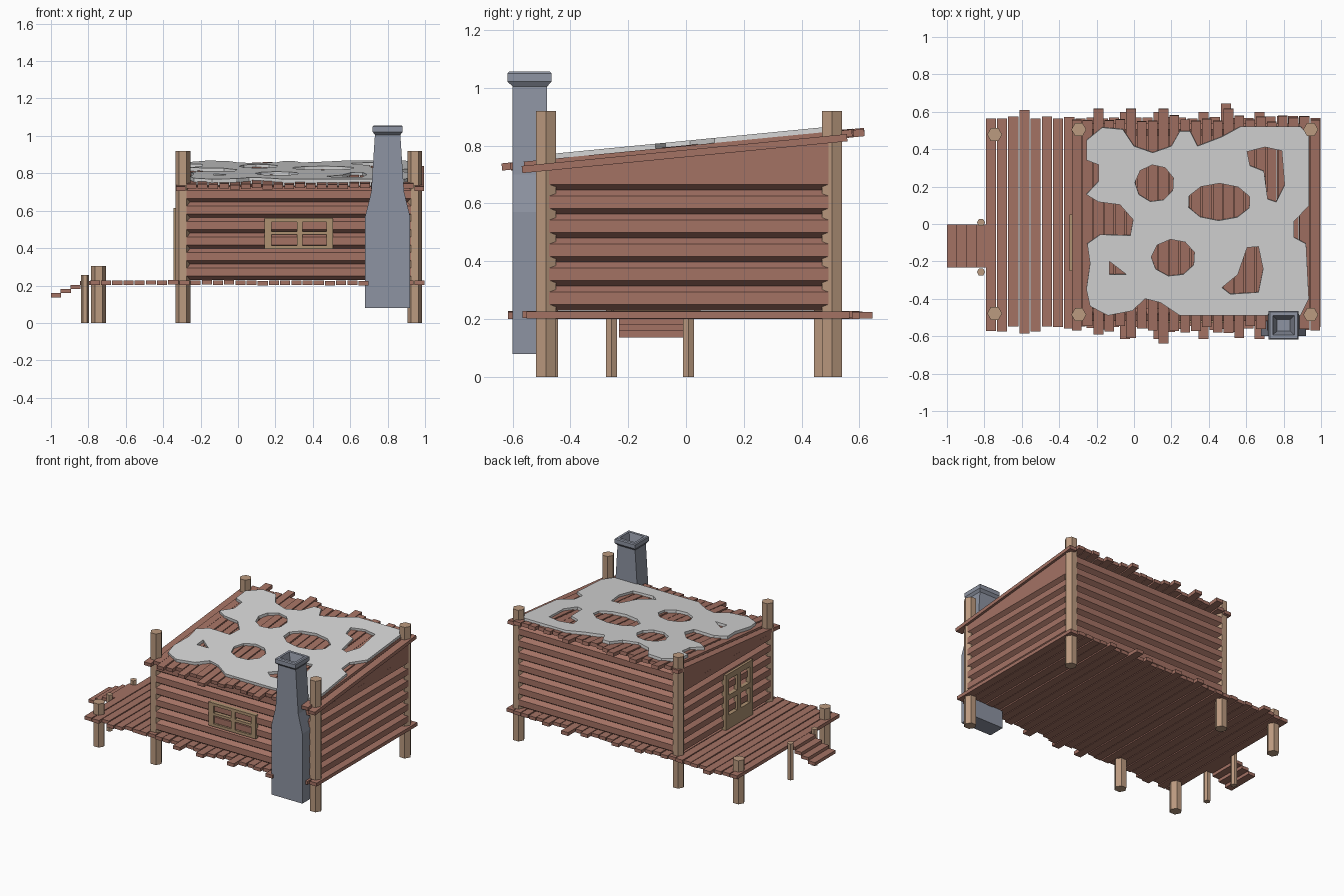
import bpy, bmesh, math, random
from mathutils import Matrix, Vector

if "Cube" in bpy.data.objects:
    bpy.data.objects.remove(bpy.data.objects["Cube"])
random.seed(4)

def mat(name, c):
    m = bpy.data.materials.new(name)
    m.diffuse_color = (*c, 1)
    m.use_nodes = True
    m.node_tree.nodes["Principled BSDF"].inputs["Base Color"].default_value = m.diffuse_color
    return m

PLANK = mat("red_brown_wood", (0.37, 0.168, 0.127))
POST = mat("pale_wood", (0.50, 0.325, 0.215))
TRIM = mat("trim_wood", (0.42, 0.285, 0.165))
STONE = mat("chimney_grey", (0.27, 0.295, 0.36))
SNOW = mat("snow", (0.68, 0.68, 0.68))

def finish(name, bm, m):
    bmesh.ops.recalc_face_normals(bm, faces=bm.faces)
    me = bpy.data.meshes.new(name)
    bm.to_mesh(me)
    bm.free()
    me.materials.append(m)
    ob = bpy.data.objects.new(name, me)
    bpy.context.collection.objects.link(ob)
    return ob

def box(bm, x0, x1, y0, y1, z0, z1, rot=None):
    """Axis box, optionally transformed afterwards."""
    M = Matrix.Translation(((x0 + x1) / 2, (y0 + y1) / 2, (z0 + z1) / 2)) @ \
        Matrix.Diagonal((x1 - x0, y1 - y0, z1 - z0, 1))
    bmesh.ops.create_cube(bm, size=1, matrix=(rot or Matrix()) @ M)

def loft(bm, rings, caps=True):
    vs = [[bm.verts.new(p) for p in r] for r in rings]
    n = len(vs[0])
    for a, b in zip(vs, vs[1:]):
        for i in range(n):
            bm.faces.new((a[i], a[(i + 1) % n], b[(i + 1) % n], b[i]))
    if caps:
        bm.faces.new(vs[0])
        bm.faces.new(vs[-1])

def hexagon(r, off=0, squash=1):
    return [(r * squash * math.cos(math.radians(60 * k + off)),
             r * math.sin(math.radians(60 * k + off))) for k in range(6)]

X0, X1, Y0, Y1 = -0.295, 0.945, -0.485, 0.505   # wall centre lines

# Posts
def post(name, x, y, r, h):
    bm = bmesh.new()
    loft(bm, [[(x + a, y + b, z) for a, b in hexagon(r)] for z in (0, h)])
    finish(name, bm, POST)

for x, sx in ((X0, "left"), (X1, "right")):
    for y, sy in ((Y0, "front"), (Y1, "back")):
        post(f"{sx}_{sy}_corner_post", x, y, 0.04, 0.92)
post("porch_front_post", -0.745, -0.478, 0.04, 0.305)
post("porch_back_post", -0.745, 0.478, 0.04, 0.305)
post("stair_front_post", -0.818, -0.257, 0.022, 0.255)
post("stair_back_post", -0.818, 0.008, 0.022, 0.255)

# Deck planks along y, with uneven ends
bm = bmesh.new()
n, w = 30, 1.795 / 30
for i in range(n):
    x = -0.795 + i * w
    y0, y1 = -0.56 + random.uniform(-0.02, 0.015), 0.572 + random.uniform(-0.01, 0.005)
    if i == 3:
        y0, y1 = -0.585, 0.61
    if i in (12, 15, 19, 24):
        y0, y1 = -0.615, 0.60
    if i == 21:
        y1 = 0.645
    dz = random.uniform(-0.002, 0.002)
    box(bm, x + 0.003, x + w - 0.003, y0, y1, 0.203 + dz, 0.227 + dz)
finish("deck_planks", bm, PLANK)

# Steps
bm = bmesh.new()
for i in range(4):
    x, z = -1 + i * 0.052, 0.137 + i * 0.022
    box(bm, x, x + 0.055, -0.232, -0.003, z, z + 0.022)
finish("steps", bm, PLANK)

# Log walls: hexagonal logs with a flat side facing out
def log_wall(name, a, b, count):
    bm = bmesh.new()
    along_x = a[1] == b[1]
    for i in range(count):
        zc = 0.2725 + i * 0.083
        ring = hexagon(0.0425, 30, 0.9)
        loft(bm, [[(p[0] + (0 if along_x else u), p[1] + (u if along_x else 0), zc + v)
                   for u, v in ring] for p in (a, b)])
    return finish(name, bm, PLANK)

log_wall("front_log_wall", (X0, Y0), (X1, Y0), 6)
log_wall("back_log_wall", (X0, Y1), (X1, Y1), 7)
log_wall("left_log_wall", (X0, Y0), (X0, Y1), 6)
log_wall("right_log_wall", (X1, Y0), (X1, Y1), 6)

# Wedge boards under the sloping roof
for x, s in ((X0, "left"), (X1, "right")):
    bm = bmesh.new()
    prof = [(Y0, 0.69), (Y1, 0.69), (Y1, 0.818), (Y0, 0.72)]
    loft(bm, [[(x + d, y, z) for y, z in prof] for d in (-0.033, 0.033)])
    finish(s + "_gable_board", bm, PLANK)

# Sloping roof planks
SLOPE = Matrix.Rotation(math.atan(0.098), 4, 'X')
bm = bmesh.new()
n, w = 23, 1.333 / 23
for i in range(n):
    x = -0.335 + i * w
    y0, y1 = -0.575 + random.uniform(-0.02, 0.03), 0.565 + random.uniform(-0.02, 0.02)
    if i in (2, 5, 8, 14):
        y1 = 0.62
    if i in (5, 8, 15):
        y0 = -0.64 if i == 8 else -0.61
    dz = random.uniform(-0.003, 0.003)
    if i in (0, n - 1):          # outer planks sit lower
        y0, y1, dz = -0.57, 0.56, -0.014
    R = Matrix.Translation((0, 0, 0.787 + dz)) @ SLOPE
    box(bm, x + 0.003, x + w - 0.003, y0, y1, -0.0125, 0.0125, R)
finish("roof_planks", bm, PLANK)

# Snow sheet with holes: filled 2D curve
edge = [(-.17, .52), (-.06, .51), (0, .42), (.10, .385), (.20, .42), (.245, .5), (.3, .5),
        (.34, .42), (.47, .47), (.57, .525), (.89, .525), (.935, .475), (.935, .1),
        (.855, .015), (.855, -.07), (.92, -.105), (.935, -.40), (.89, -.49), (.245, -.49),
        (.14, -.42), (.06, -.40), (-.01, -.465), (-.14, -.49), (-.235, -.44), (-.255, -.35),
        (-.235, -.21), (-.25, -.105), (-.18, -.055), (-.02, -.06), (-.005, .025),
        (-.075, .105), (-.19, .12), (-.255, .16), (-.19, .23), (-.19, .32),
        (-.255, .345), (-.255, .45)]

def oval(cx, cy, rx, ry, k=9):
    return [(cx + rx * math.cos(math.tau * i / k + .3), cy + ry * math.sin(math.tau * i / k + .3))
            for i in range(k)]

holes = [oval(.11, .22, .105, .1), oval(.455, .12, .17, .1, 10), oval(.21, -.18, .118, .1),
         [(.605, .39), (.70, .415), (.79, .395), (.805, .21), (.76, .12), (.715, .135),
          (.695, .285), (.62, .315)],
         [(.605, -.125), (.665, -.12), (.69, -.24), (.665, -.365), (.515, -.375),
          (.47, -.34), (.555, -.27)],
         [(-.13, -.2), (-.04, -.27), (-.13, -.27)]]
cu = bpy.data.curves.new("snow_sheet", 'CURVE')
cu.dimensions = '2D'
cu.fill_mode = 'BOTH'
cu.extrude = 0.018
for pts in [edge] + holes:
    s = cu.splines.new('POLY')
    s.points.add(len(pts) - 1)
    for p, q in zip(s.points, pts):
        p.co = (*q, 0, 1)
    s.use_cyclic_u = True
snow = bpy.data.objects.new("snow_sheet", cu)
bpy.context.collection.objects.link(snow)
snow.matrix_world = Matrix.Translation((0, 0, 0.799)) @ SLOPE
bpy.context.view_layer.objects.active = snow
snow.select_set(True)
bpy.ops.object.convert(target='MESH')
snow = bpy.context.object
snow.data.materials.clear()
snow.data.materials.append(SNOW)
bm = bmesh.new()
bm.from_mesh(snow.data)
bmesh.ops.remove_doubles(bm, verts=bm.verts, dist=0.0005)
bmesh.ops.recalc_face_normals(bm, faces=bm.faces)
bm.to_mesh(snow.data)
bm.free()
snow.data.shade_flat()

# Chimney: lofted rectangles (z, half width, front y, back y), hollow at the top
bm = bmesh.new()
secs = [(0.08, 0.12, -0.60, -0.48), (0.57, 0.12, -0.60, -0.48), (0.70, 0.088, -0.60, -0.48),
        (1.005, 0.068, -0.60, -0.48), (1.022, 0.08, -0.618, -0.465), (1.05, 0.08, -0.618, -0.465),
        (1.056, 0.074, -0.612, -0.471), (1.056, 0.058, -0.594, -0.489),
        (0.97, 0.035, -0.572, -0.511)]
loft(bm, [[(0.80 - h, a, z), (0.80 + h, a, z), (0.80 + h, b, z), (0.80 - h, b, z)]
          for z, h, a, b in secs])
finish("chimney", bm, STONE)

# Window and door: lattice of bars in a (u, z) plane
def lattice(name, us, zs, place):
    bm = bmesh.new()
    for a, b in us:
        place(bm, a, b, zs[0][0], zs[-1][1])
    for a, b in zs:
        for (_, l), (r, _) in zip(us, us[1:]):
            place(bm, l, r, a, b)
    finish(name, bm, TRIM)

lattice("front_window", [(.142, .18), (.315, .345), (.472, .507)],
        [(.395, .415), (.472, .49), (.54, .56)],
        lambda bm, a, b, c, d: box(bm, a, b, -.528, -.50, c, d))
lattice("left_door", [(-.25, -.215), (-.12, -.08), (.015, .05)],
        [(.225, .325), (.43, .465), (.575, .615)],
        lambda bm, a, b, c, d: box(bm, -.345, -.315, a, b, c, d))
